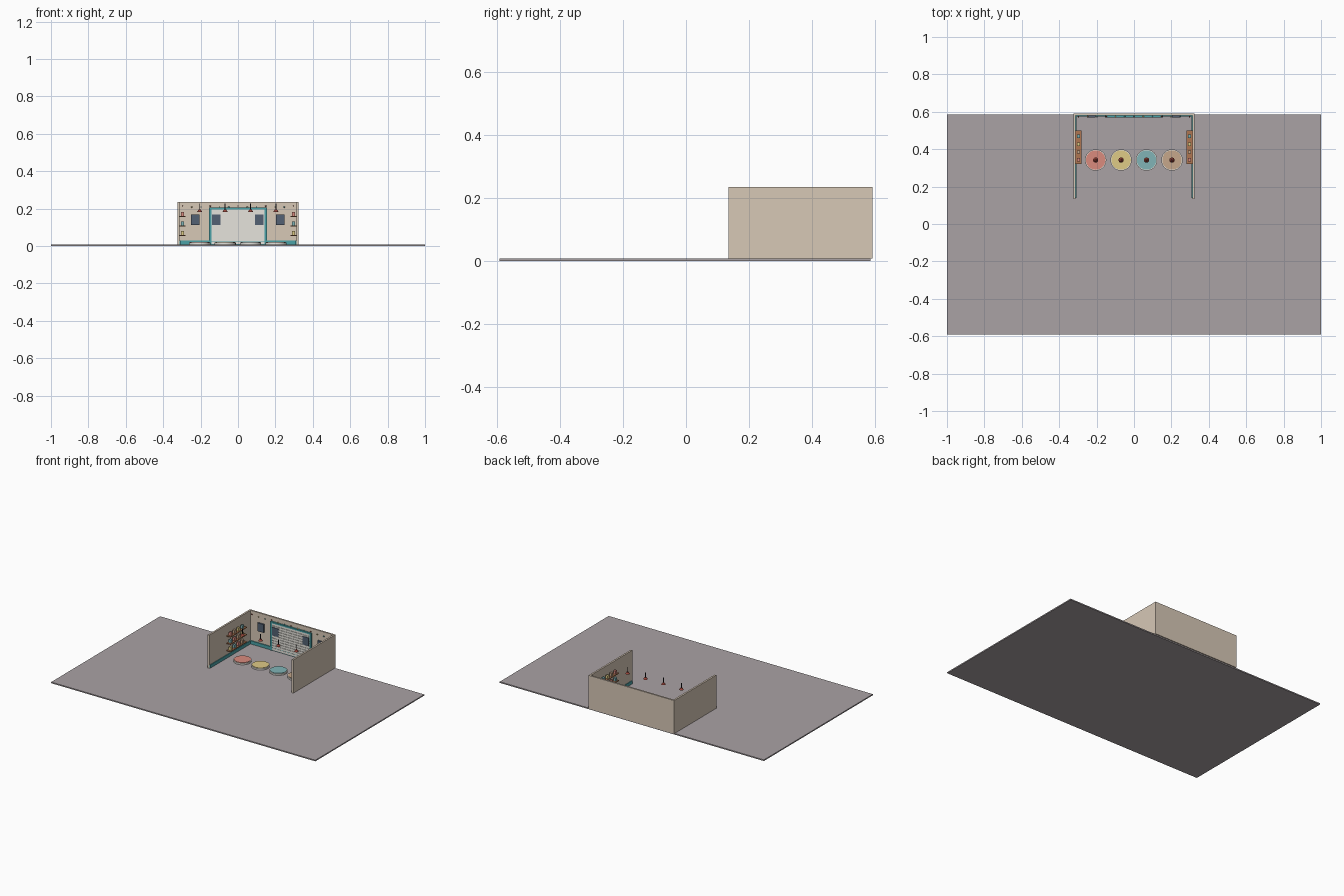
import bpy, math

if "Cube" in bpy.data.objects:
    bpy.data.objects.remove(bpy.data.objects["Cube"])

GROUND = 0.008
mats = {}


def paint(ob, name):
    colors = {
        "plum": (0.66, 0.63, 0.64), "cream": (0.84, 0.78, 0.71), "teal": (0.30, 0.63, 0.65),
        "white": (0.90, 0.89, 0.86), "slate": (0.33, 0.38, 0.45), "dark": (0.17, 0.16, 0.18),
        "red": (0.85, 0.54, 0.49), "yellow": (0.87, 0.79, 0.52), "aqua": (0.50, 0.70, 0.71),
        "tan": (0.77, 0.65, 0.54), "wood": (0.68, 0.46, 0.32), "rust": (0.60, 0.28, 0.24)}
    if name not in mats:
        m = bpy.data.materials.new(name)
        m.diffuse_color = (*[c ** 2.2 for c in colors[name]], 1)
        m.use_nodes = True
        m.node_tree.nodes["Principled BSDF"].inputs["Base Color"].default_value = m.diffuse_color
        mats[name] = m
    ob.data.materials.append(mats[name])
    return ob


def box(name, x0, x1, y0, y1, z0, z1, color):
    bpy.ops.mesh.primitive_cube_add(size=1, location=((x0 + x1) / 2, (y0 + y1) / 2, (z0 + z1) / 2))
    ob = bpy.context.object
    ob.name = name
    ob.scale = (abs(x1 - x0), y1 - y0, z1 - z0)
    bpy.ops.object.transform_apply(location=False, rotation=False, scale=True)
    return paint(ob, color)


def cone(name, x, y, z0, z1, r0, r1, color, sides=32):
    bpy.ops.mesh.primitive_cone_add(vertices=sides, radius1=r0, radius2=r1, depth=z1 - z0,
                                    location=(x, y, (z0 + z1) / 2))
    ob = bpy.context.object
    ob.name = name
    bpy.ops.object.shade_smooth_by_angle()
    return paint(ob, color)


# floor and walls
box("floor", -1, 1, -0.592, 0.586, 0, GROUND, "plum")
box("back_wall", -0.324, 0.324, 0.581, 0.592, GROUND, 0.235, "cream")
box("back_baseboard", -0.312, 0.312, 0.575, 0.581, GROUND, 0.03, "teal")
for s, side in ((-1, "left"), (1, "right")):
    box(side + "_wall", s * 0.312, s * 0.324, 0.135, 0.585, GROUND, 0.235, "cream")
    box(side + "_baseboard", s * 0.308, s * 0.312, 0.14, 0.581, GROUND, 0.03, "teal")

    # shelves with boxed goods
    goods = ["yellow", "aqua", "red", "tan"]
    for k, z in enumerate((0.06, 0.11, 0.16)):
        box(side + "_shelf", s * 0.282, s * 0.312, 0.322, 0.5, z - 0.005, z, "wood")
        for i in range(4):
            y = 0.343 + i * 0.042
            box(side + "_goods", s * 0.288, s * 0.304, y - 0.009, y + 0.009, z, z + 0.021,
                goods[(i + k) % 4])

# roller door with slats
box("roller_door", -0.145, 0.145, 0.577, 0.581, GROUND, 0.197, "white")
for i in range(11):
    z = 0.011 + i * 0.0169
    box("door_slat", -0.145, 0.145, 0.574, 0.578, z, z + 0.0145, "white")
for s in (-1, 1):
    box("door_post", s * 0.143, s * 0.155, 0.57, 0.581, GROUND, 0.205, "teal")
box("door_lintel", -0.155, 0.155, 0.57, 0.581, 0.195, 0.205, "teal")

# wall panels
for x in (-0.229, -0.117, 0.113, 0.226):
    box("wall_panel", x - 0.023, x + 0.023, 0.57, 0.5805, 0.113, 0.169, "slate")

# string of bulbs along the back wall
for i in range(13):
    x = -0.297 + i * 0.0495
    z = 0.214 - 0.006 * abs(math.sin(i * math.pi / 3))
    bpy.ops.mesh.primitive_uv_sphere_add(segments=10, ring_count=6, radius=0.004,
                                         location=(x, 0.574, z))
    bulb = bpy.context.object
    bulb.name = "string_bulb"
    bpy.ops.object.shade_smooth()
    paint(bulb, ("rust", "yellow", "teal")[i % 3])

# display plinths with pendant lamps above
for x, color in zip((-0.205, -0.069, 0.067, 0.203), ("red", "yellow", "aqua", "tan")):
    cone("plinth_base", x, 0.342, GROUND, 0.018, 0.057, 0.057, "white", 48)
    cone("plinth_top", x, 0.342, 0.018, 0.021, 0.052, 0.052, color, 48)
    cone("lamp_shade", x, 0.342, 0.183, 0.195, 0.014, 0.006, "rust", 20)
    cone("lamp_stem", x, 0.342, 0.195, 0.228, 0.002, 0.002, "dark", 10)
